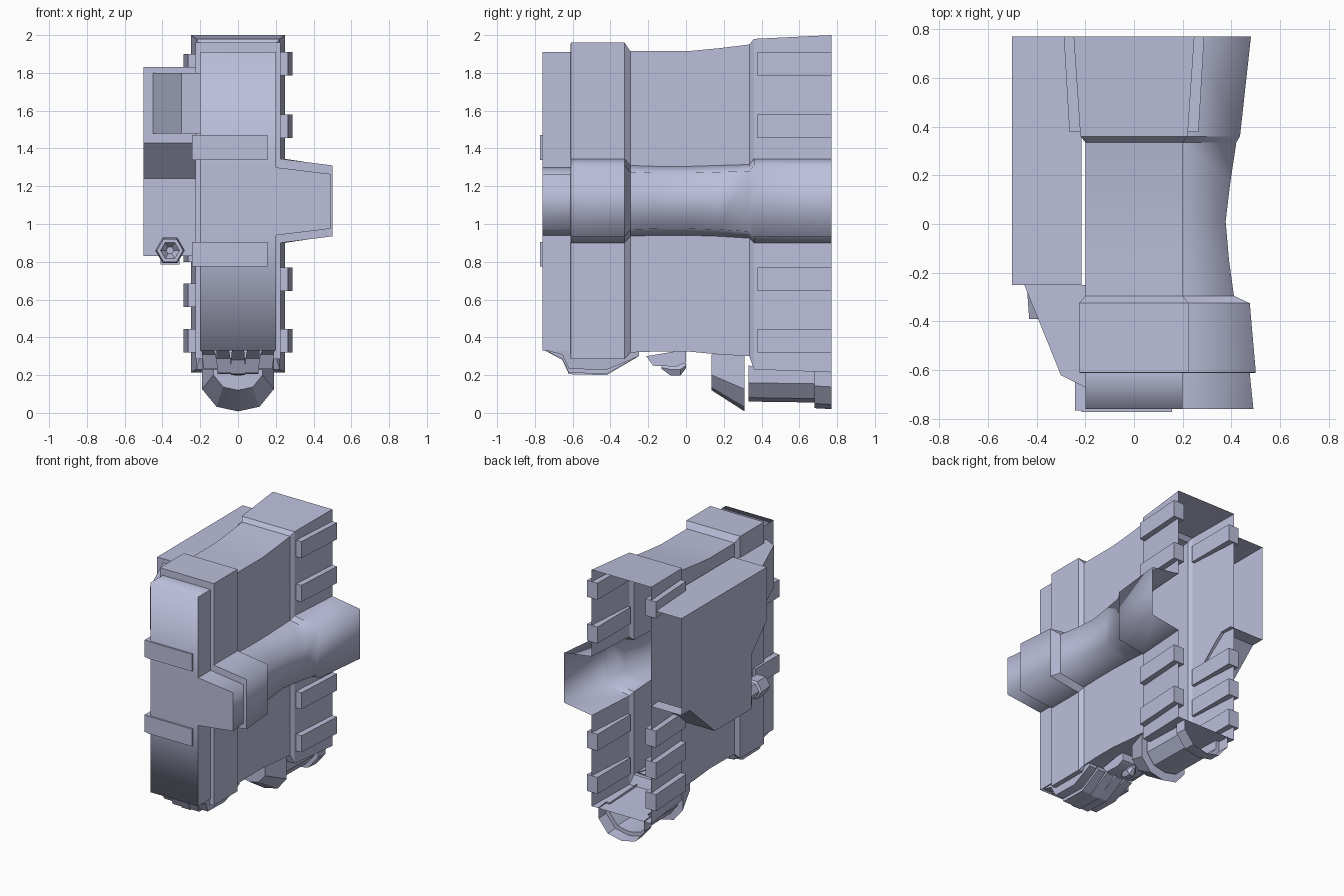
import bpy
import math
from math import radians, sin, cos, pi

cube = bpy.data.objects.get("Cube")
if cube:
    bpy.data.objects.remove(cube)

paint = bpy.data.materials.new("lavender_grey")
paint.use_nodes = True
colour = (0.5, 0.52, 0.71, 1)
paint.diffuse_color = colour
paint.node_tree.nodes["Principled BSDF"].inputs["Base Color"].default_value = colour


def make(name, verts, faces, fix=True):
    me = bpy.data.meshes.new(name)
    me.from_pydata(verts, [], faces)
    me.materials.append(paint)
    ob = bpy.data.objects.new(name, me)
    bpy.context.collection.objects.link(ob)
    bpy.ops.object.select_all(action='DESELECT')
    ob.select_set(True)
    bpy.context.view_layer.objects.active = ob
    if fix:
        bpy.ops.object.mode_set(mode='EDIT')
        bpy.ops.mesh.select_all(action='SELECT')
        bpy.ops.mesh.normals_make_consistent(inside=False)
        bpy.ops.object.mode_set(mode='OBJECT')
    bpy.ops.object.shade_smooth_by_angle(angle=radians(30))
    return ob


def loft(name, rings, start=True, end=True, closed=True, caps=(), fix=True):
    """Skin a list of equal-length rings, with optional end caps."""
    n = len(rings[0])
    faces = []
    for r in range(len(rings) - 1):
        for i in range(n if closed else n - 1):
            j = (i + 1) % n
            faces.append((r * n + i, r * n + j, (r + 1) * n + j, (r + 1) * n + i))
    if start:
        faces.append(tuple(reversed(range(n))))
    if end:
        faces.append(tuple((len(rings) - 1) * n + i for i in range(n)))
    faces += caps
    return make(name, [p for ring in rings for p in ring], faces, fix)


def block(name, x0, x1, y0, y1, z0, z1):
    ring = lambda y: [(x0, y, z0), (x1, y, z0), (x1, y, z1), (x0, y, z1)]
    return loft(name, [ring(y0), ring(y1)])


# Main shell: a tall housing with a side pod, open at the back
def section(y, w, zb, zt, hx, h0, h1):
    t = 0.035
    return [(-w, y, zb), (w, y, zb), (w, y, h0), (hx, y, h0 + t), (hx, y, h1 - t),
            (w, y, h1), (w, y, zt), (-w, y, zt), (-w, y, h1), (-w, y, h0)]


stations = [
    (-0.76, 0.20, 0.33, 1.91, 0.49, 0.94, 1.30),
    (-0.612, 0.20, 0.33, 1.91, 0.475, 0.94, 1.30),
    (-0.61, 0.225, 0.285, 1.96, 0.50, 0.90, 1.345),
    (-0.325, 0.225, 0.285, 1.96, 0.475, 0.90, 1.345),
    (-0.295, 0.20, 0.32, 1.915, 0.41, 0.935, 1.31),
    (-0.15, 0.20, 0.325, 1.915, 0.39, 0.94, 1.305),
    (0.01, 0.20, 0.325, 1.915, 0.376, 0.94, 1.305),
    (0.17, 0.20, 0.31, 1.93, 0.395, 0.935, 1.31),
    (0.335, 0.20, 0.30, 1.95, 0.42, 0.925, 1.315),
    (0.36, 0.22, 0.23, 1.98, 0.435, 0.90, 1.345),
    (0.77, 0.248, 0.215, 2.0, 0.48, 0.90, 1.345),
]
front_caps = [(0, 9, 2, 1), (9, 8, 5, 2), (8, 7, 6, 5), (2, 5, 4, 3)]
# The face order already turns inward, so flip it for outward normals
rings = [section(*s) for s in stations]
shell = loft("main_shell", rings, start=False, end=False, caps=front_caps)
# Soften the pod's long edges and the front's top and bottom edges
for e in shell.data.edges:
    a, b = (shell.data.vertices[v].co for v in e.vertices)
    pod = a.x > 0.3 and b.x > 0.3 and abs(a.z - b.z) < 0.03
    brow = a.y < -0.75 and b.y < -0.75 and a.x * b.x < 0 and abs(a.z - 1.1) > 0.6
    if pod or brow:
        e.use_edge_sharp = False


# Side rails on the rear collar
def rail(name, side, z):
    ring = lambda y, w: [(side * 0.2, y, z), (side * w, y, z),
                         (side * w, y, z + 0.125), (side * 0.2, y, z + 0.125)]
    loft(name, [ring(0.378, 0.265), ring(0.77, 0.288)])


for k, z in enumerate((0.32, 0.645, 1.455, 1.785)):
    rail(f"left_rail_{k + 1}", 1, z)
for k, z in enumerate((0.32, 0.56, 0.80, 1.775)):
    rail(f"right_rail_{k + 1}", -1, z)

# Front straps wrapping round to the right side
for k, z in enumerate((0.775, 1.34)):
    block(f"front_strap_{k + 1}", -0.215, 0.155, -0.772, -0.75, z, z + 0.13)
    block(f"strap_return_{k + 1}", -0.243, -0.19, -0.765, -0.48, z, z + 0.13)

# Side box, hollow and open at the back
outline = [(-0.25, 1.83), (0.77, 1.83), (0.77, 1.10), (0.67, 1.10),
           (0.37, 0.83), (-0.07, 0.83), (-0.07, 1.24), (-0.25, 1.43)]
n = len(outline)
verts = [(x, y, z) for x in (-0.5, -0.215) for y, z in outline]
walls = [(i, (i + 1) % n, n + (i + 1) % n, n + i) for i in range(n) if i != 1]
make("side_box", verts, walls + [tuple(range(n))])

# Angled fairing ahead of the box
plan = [(-0.45, -0.25), (-0.30, -0.62), (-0.19, -0.675), (-0.19, -0.25)]
loft("box_fairing", [[(x, y, z) for x, y in plan] for z in (1.48, 1.80)])


# Hexagonal barrel with a recessed muzzle
def hexagon(y, r, cx=-0.36, cz=0.86):
    return [(cx + r * cos(i * pi / 3), y, cz + r * sin(i * pi / 3)) for i in range(6)]


loft("barrel", [hexagon(-0.05, 0.06), hexagon(-0.27, 0.06), hexagon(-0.28, 0.078),
                hexagon(-0.39, 0.07), hexagon(-0.39, 0.05), hexagon(-0.34, 0.02)])
block("barrel_mount", -0.41, -0.31, -0.2, 0.0, 0.785, 0.86)

# Knuckled fingers under the front
finger = [(-0.755, 0.335), (-0.655, 0.28), (-0.62, 0.205), (-0.42, 0.2),
          (-0.25, 0.3), (-0.25, 0.335)]
for k in range(-2, 3):
    lift = 0.007 * k * k
    loft(f"finger_{k + 3}",
         [[(k * 0.08 + s * (0.037 if z < 0.3 else 0.032) + k * (0.33 - z) * -0.06,
            y, z + (lift if z < 0.3 else 0)) for y, z in finger] for s in (-1, 1)])

# Small bracket and pointed knob between fingers and cup
bracket = [(-0.21, 0.30), (0.0, 0.335), (0.0, 0.27), (-0.05, 0.245), (-0.175, 0.25)]
loft("bracket", [[(x, y, z) for y, z in bracket] for x in (-0.1, 0.1)])
loft("knob", [hexagon(y, r, 0, 0.23 + d) for y, r, d in
              ((-0.13, 0.008, 0.01), (-0.08, 0.038, 0), (-0.03, 0.038, 0), (0.0, 0.015, 0.02))])


# Lower cup and rear trough, half-octagon sections
def trough(y, w, low, top=0.31):
    mid = low + w * 0.62
    return [(-w, y, top), (-w, y, mid), (-w * 0.6, y, low + w * 0.13), (0, y, low),
            (w * 0.6, y, low + w * 0.13), (w, y, mid), (w, y, top)]


loft("lower_cup", [trough(0.135, 0.13, 0.12), trough(0.31, 0.19, 0.008)], closed=False)
loft("rear_trough", [trough(0.33, 0.16, 0.06, 0.25), trough(0.68, 0.16, 0.055, 0.23),
                     trough(0.68, 0.19, 0.025, 0.23), trough(0.77, 0.19, 0.02, 0.22)],
     end=False, closed=False)
